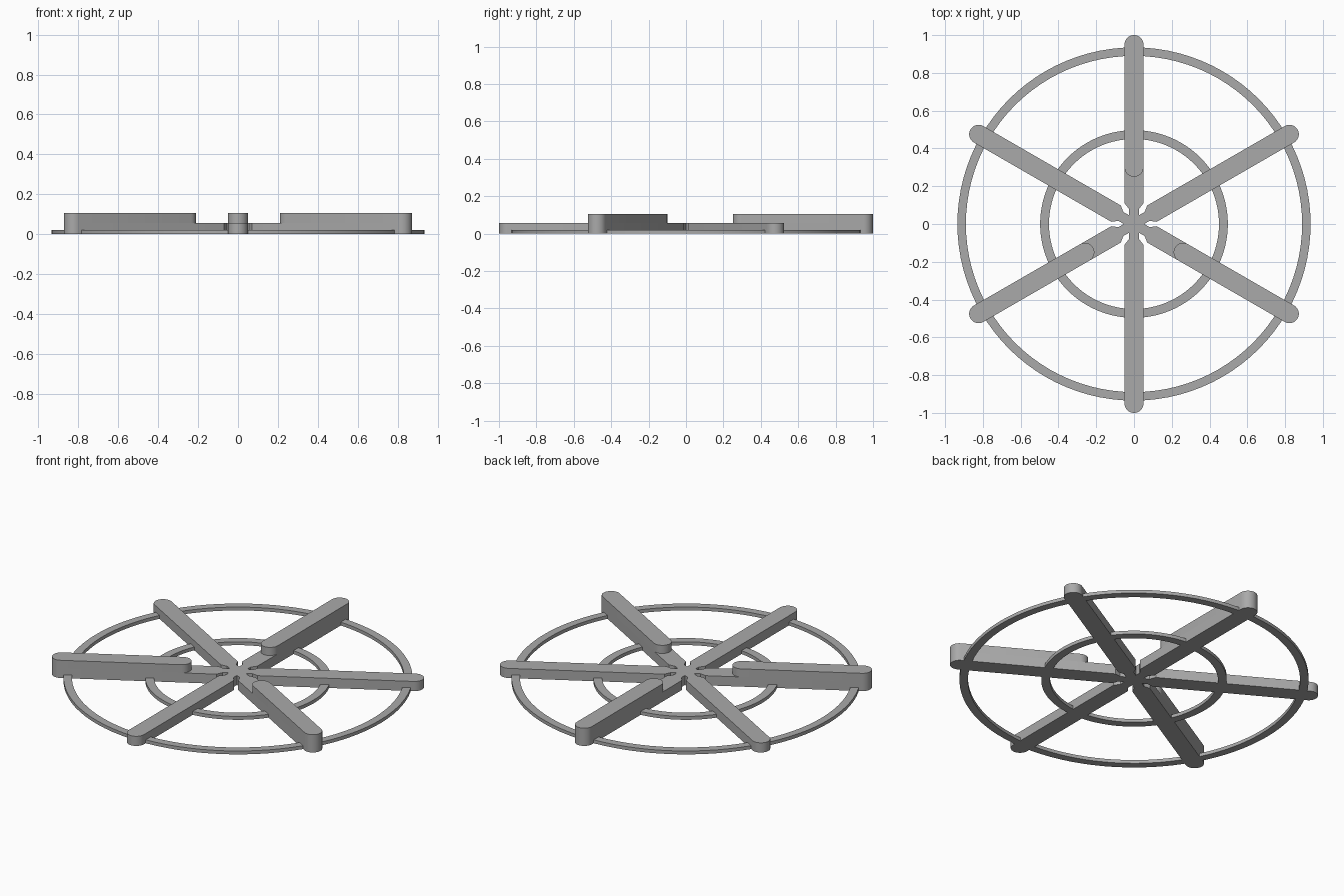
import bpy, bmesh, math
from mathutils import Matrix

cube = bpy.data.objects.get("Cube")
if cube:
    bpy.data.objects.remove(cube, do_unlink=True)

HALF = 0.05        # half width of a spoke
END = 0.95         # centre of the rounded tip
LOW, HIGH = 0.057, 0.105

grey = bpy.data.materials.new("mid_grey")
grey.use_nodes = True
grey.diffuse_color = (0.4, 0.4, 0.4, 1)
grey.node_tree.nodes["Principled BSDF"].inputs["Base Color"].default_value = (0.4, 0.4, 0.4, 1)


def finish(bm, name):
    bmesh.ops.recalc_face_normals(bm, faces=bm.faces)
    mesh = bpy.data.meshes.new(name)
    bm.to_mesh(mesh)
    bm.free()
    mesh.materials.append(grey)
    obj = bpy.data.objects.new(name, mesh)
    bpy.context.collection.objects.link(obj)
    bpy.ops.object.select_all(action='DESELECT')
    obj.select_set(True)
    bpy.context.view_layer.objects.active = obj
    bpy.ops.object.shade_smooth_by_angle(angle=math.radians(30))
    return obj


def arc(cx, start, steps=16):
    """Half circle of spoke width, counterclockwise from the start angle."""
    return [(cx + HALF * math.cos(start + math.pi * i / steps),
             HALF * math.sin(start + math.pi * i / steps)) for i in range(steps + 1)]


def extrude_outline(outline, z0, z1, angle, name):
    bm = bmesh.new()
    face = bm.faces.new([bm.verts.new((x, y, z0)) for x, y in outline])
    top = bmesh.ops.extrude_face_region(bm, geom=[face], use_keep_orig=True)["geom"]
    bmesh.ops.translate(bm, vec=(0, 0, z1 - z0),
                        verts=[g for g in top if isinstance(g, bmesh.types.BMVert)])
    bm.transform(Matrix.Rotation(angle, 4, 'Z'))
    return finish(bm, name)


def ring(inner, outer, height, name, steps=96):
    bm = bmesh.new()
    corners = [(inner, 0), (outer, 0), (outer, height), (inner, height)]
    verts = [bm.verts.new((r, 0, z)) for r, z in corners]
    edges = [bm.edges.new((verts[i], verts[(i + 1) % 4])) for i in range(4)]
    bmesh.ops.spin(bm, geom=verts + edges, cent=(0, 0, 0), axis=(0, 0, 1),
                   angle=math.tau, steps=steps, use_merge=True)
    bmesh.ops.remove_doubles(bm, verts=bm.verts, dist=0.0001)
    return finish(bm, name)


# Two thin rings tying the spokes together
ring(0.89, 0.935, 0.02, "outer_ring")
ring(0.45, 0.497, 0.02, "inner_ring")

# Six spokes, necked near the hub; every other one carries a raised bar
neck = [(0, -0.027), (0.08, -0.027), (0.11, -HALF)]
spoke = neck + arc(END, -math.pi / 2) + [(x, -y) for x, y in reversed(neck)]
bar = arc(END, -math.pi / 2) + arc(0.3, math.pi / 2)
for i in range(6):
    angle = math.radians(30 + 60 * i)
    extrude_outline(spoke, 0, LOW, angle, f"spoke_{i + 1}")
    if i % 2:
        extrude_outline(bar, LOW, HIGH, angle, f"raised_bar_{i // 2 + 1}")
